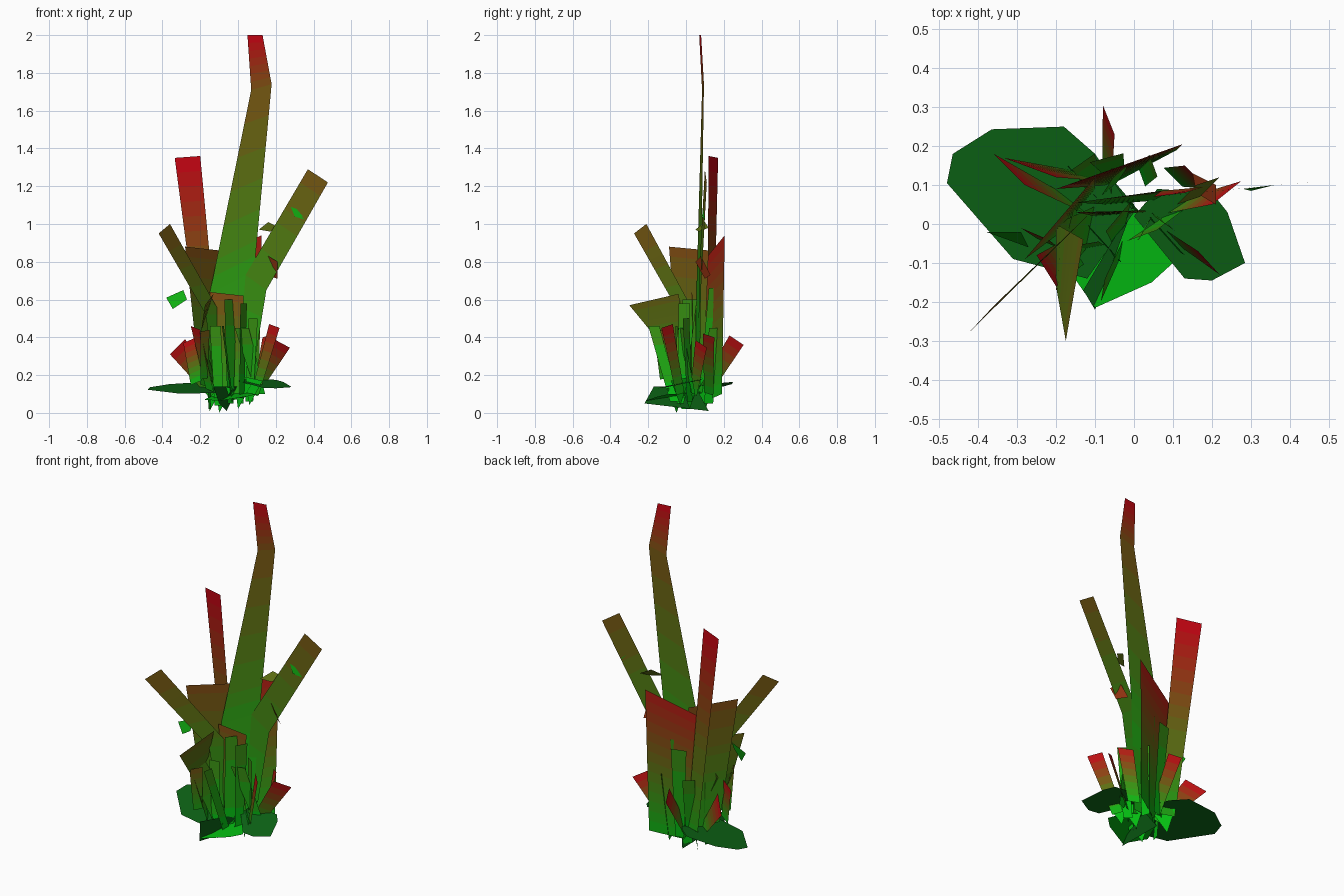
import bpy, math
from mathutils import Vector as V

if "Cube" in bpy.data.objects:
    bpy.data.objects.remove(bpy.data.objects["Cube"])

STEPS = 16
shades = []
for i in range(STEPS + 1):
    # green at the root to red at the tip
    t = i / STEPS
    m = bpy.data.materials.new(f"shade_{i}")
    m.diffuse_color = ((0.05 + 0.72 * t) ** 2.2, (0.05 + 0.68 * (1 - t)) ** 2.2, 0.006, 1)
    m.use_nodes = True
    m.node_tree.nodes["Principled BSDF"].inputs["Base Color"].default_value = m.diffuse_color
    shades.append(m)
leaf_mat = bpy.data.materials.new("leaf_green")
leaf_mat.diffuse_color = (0.004, 0.13, 0.008, 1)
leaf_mat.use_nodes = True
leaf_mat.node_tree.nodes["Principled BSDF"].inputs["Base Color"].default_value = leaf_mat.diffuse_color


def make(name, verts, faces, mats, index=None):
    me = bpy.data.meshes.new(name)
    me.from_pydata(verts, [], faces)
    for m in mats:
        me.materials.append(m)
    if index:
        me.polygons.foreach_set("material_index", index)
    ob = bpy.data.objects.new(name, me)
    bpy.context.collection.objects.link(ob)
    return ob


def blade(name, rows, heat=(0, 1), bands=14):
    """Ribbon through pairs of left/right edge points, banded in colour."""
    rows = [(V(a), V(b)) for a, b in rows]
    mids = [(a + b) / 2 for a, b in rows]
    lens = [(q - p).length for p, q in zip(mids, mids[1:])]
    total = sum(lens)
    pts, ts, run = [rows[0]], [0], 0
    for (a, b), (c, d), ln in zip(rows, rows[1:], lens):
        n = max(1, round(bands * ln / total))
        for k in range(1, n + 1):
            pts.append((a.lerp(c, k / n), b.lerp(d, k / n)))
            ts.append((run + ln * k / n) / total)
        run += ln
    verts = [p for pair in pts for p in pair]
    faces = [(2*i, 2*i+1, 2*i+3, 2*i+2) for i in range(len(pts) - 1)]
    idx = [round(STEPS * (heat[0] + (heat[1] - heat[0]) * (ts[i] + ts[i+1]) / 2))
           for i in range(len(faces))]
    make(name, verts, faces, shades, idx)


def shoot(name, root, width, left, right, heat=(0, 1), bands=8):
    """Straight blade from a narrow root to a given tip edge."""
    root, left, right = V(root), V(left), V(right)
    side = (right - left).normalized() * width / 2
    blade(name, [(root - side, root + side), (left, right)], heat, bands)


def leaf(name, outline, z0, ax, ay, mat):
    """Broad flat leaf lying on a tilted plane."""
    make(name, [(x, y, z0 + ax * x + ay * y) for x, y in outline],
         [tuple(range(len(outline)))], [mat])


# tall blades
blade("tall_blade", [((-.07, .05, .1), (.05, .06, .1)),
                     ((-.15, .055, .63), (.085, .08, .75))], (.02, .2), 6)
blade("tall_blade_upper", [((-.15, .055, .63), (.085, .08, .75)),
                           ((.07, .085, 1.71), (.178, .095, 1.74))], (.2, .6), 12)
blade("tall_blade_tip", [((.07, .085, 1.71), (.178, .095, 1.74)),
                         ((.05, .07, 2), (.13, .08, 2))], (.6, 1), 7)
blade("right_blade", [((0, .065, .2), (.08, .073, .22)),
                      ((.04, .069, .73), (.15, .079, .65)),
                      ((.37, .1, 1.29), (.476, .11, 1.22))], (.1, .55))
blade("front_left_blade", [((-.13, .01, .15), (-.08, .06, .15)),
                           ((-.17, -.03, .52), (-.09, .05, .52)),
                           ((-.42, -.275, .95), (-.36, -.21, 1))], (.1, .6))
blade("back_left_blade", [((-.17, .14, .1), (-.08, .11, .1)),
                          ((-.335, .17, 1.35), (-.2, .12, 1.36))], (.1, 1), 16)

# wide blades
blade("back_wide_blade", [((.11, .19, .1), (-.06, .1, .06)),
                          ((.125, .205, .94), (-.2, .09, .8))], (0, .9))
blade("left_wide_blade", [((-.2, -.03, .15), (-.1, .09, .12)),
                          ((-.28, -.09, .88), (-.1, .12, .86))], (.1, .65))
blade("front_wide_blade", [((-.1, .02, .1), (.03, .03, .1)),
                           ((-.15, .03, .64), (.03, .035, .62))], (.1, .65))
blade("olive_blade", [((-.12, -.06, .1), (-.09, .05, .1)),
                      ((-.2, -.16, .4), (-.2, 0, .42)),
                      ((-.175, -.3, .57), (-.13, -.04, .63))], (.1, .5))

# short red-tipped shoots
shoot("right_shoot", (.08, .04, .1), .06, (.2, .05, .385), (.275, .11, .345))
shoot("front_right_shoot", (.09, -.03, .1), .06, (.165, -.07, .47), (.22, -.13, .45))
shoot("back_shoot", (-.07, .09, .1), .07, (-.08, .305, .36), (-.05, .23, .41))
shoot("left_shoot", (-.13, .04, .1), .07, (-.36, .18, .31), (-.28, .1, .39))
shoot("left_front_shoot", (-.15, -.07, .12), .08, (-.25, -.08, .46), (-.2, -.16, .44))
shoot("left_inner_shoot", (-.22, -.05, .16), .07, (-.29, -.01, .37), (-.22, -.04, .4))
shoot("dark_front_shoot", (-.18, -.12, .18), .05, (-.2, -.17, .43), (-.15, -.12, .44), (.1, .6))
shoot("back_right_shoot", (.1, .12, .1), .07, (.13, .15, .4), (.19, .09, .42), (0, .9))

# green young shoots: root, tip centre, facing angle, tip width
young = [((-.1, -.06, .04), (-.12, -.05, .46), 10, .06), ((.02, -.02, .08), (.03, -.01, .58), 60, .07),
         ((.06, .02, .06), (.08, 0, .5), -35, .06), ((-.07, .08, .03), (-.03, .14, .66), 40, .06),
         ((-.15, 0, .02), (-.16, .02, .4), 75, .06), ((.02, .12, .05), (.05, .15, .45), -70, .06),
         ((-.03, -.06, .06), (-.08, -.17, .46), 80, .06), ((.12, .04, .1), (.02, -.03, .45), 20, .08),
         ((-.05, .13, .08), (-.07, .17, .62), 15, .09), ((-.04, -.03, .05), (-.04, .02, .6), 50, .1),
         ((-.1, .1, .1), (-.13, .16, .45), 35, .07)]
for i, (r, t, deg, wide) in enumerate(young):
    w = V((math.cos(math.radians(deg)), math.sin(math.radians(deg)), 0)) * wide / 2
    shoot(f"young_shoot_{i}", r, .05, V(t) - w, V(t) + w, (0, .25), 4)

# little pointed roots reaching the ground
for i, (x, y, z) in enumerate([(-.15, .1, .01), (0, .02, .02), (.06, -.03, .04), (-.1, -.05, 0)]):
    make(f"root_tip_{i}", [(x, y, z), (x + .07, y - .05, z + .13), (x - .02, y + .05, z + .15)],
         [(0, 1, 2)], [shades[0]])

# broad leaves at the foot
leaf("left_broad_leaf", [(-.48, .105), (-.465, .18), (-.365, .243), (-.18, .25), (-.1, .18),
                         (0, .03), (-.12, -.14), (-.31, -.09)], .135, .06, .16, leaf_mat)
leaf("right_broad_leaf", [(0, .02), (.06, .09), (.2, .08), (.24, .03), (.285, -.1),
                          (.2, -.145), (.13, -.14)], .165, -.03, .2, leaf_mat)
leaf("front_broad_leaf", [(-.1, -.215), (.045, -.15), (.1, -.1), (.05, 0), (-.05, .08),
                          (-.14, .02), (-.18, -.1)], .1, .1, .12, shades[0])
make("under_leaf", [(-.1, -.22, .05), (-.13, -.17, .14), (.0, .05, .14), (-.06, .12, .01)],
     [(0, 1, 2, 3)], [leaf_mat])

# small leaflets beside the blades
leaflets = [("left_leaflet", (-.38, -.02, .61), (-.345, -.03, .55), (-.27, -.06, .6), (-.29, -.02, .65), 1),
            ("tip_leaflet", (.28, .09, 1.09), (.3, .085, 1.04), (.36, .1, 1.02), (.31, .09, 1.08), 1),
            ("upper_leaflet", (.11, .05, .97), (.16, .1, 1.01), (.22, .12, .98), (.17, .07, .96), 7),
            ("red_leaflet", (.15, .13, .73), (.21, .1, .71), (.21, .05, .8), (.16, .08, .83), 12)]
for name, a, b, c, d, s in leaflets:
    make(name, [a, b, c, d], [(0, 1, 2, 3)], [shades[s]])
